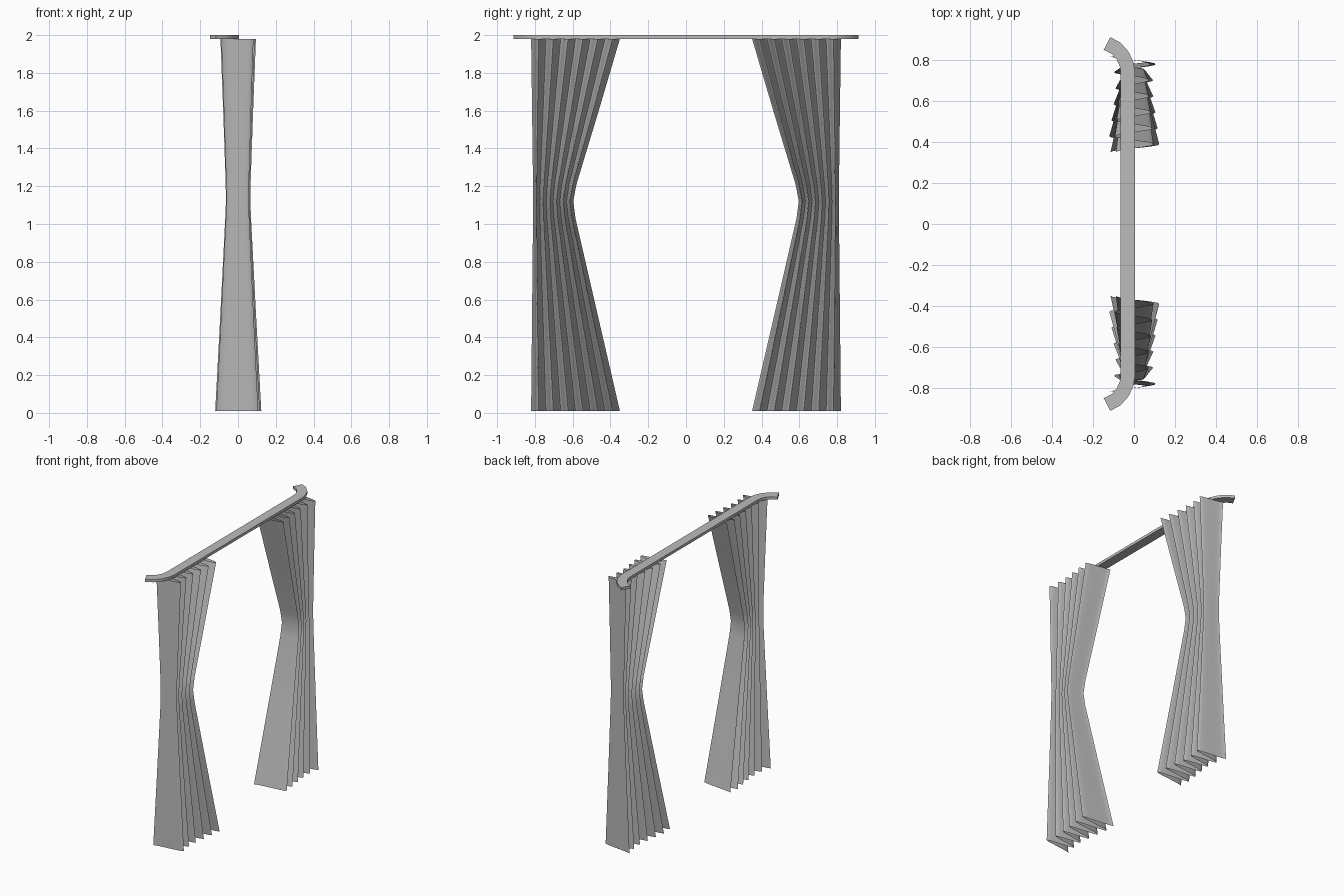
import bpy, bmesh, math
from mathutils import Vector

if "Cube" in bpy.data.objects:
    bpy.data.objects.remove(bpy.data.objects["Cube"], do_unlink=True)

grey = bpy.data.materials.new("soft grey")
grey.use_nodes = True
grey.diffuse_color = (0.5, 0.5, 0.5, 1)
grey.node_tree.nodes["Principled BSDF"].inputs["Base Color"].default_value = (0.5, 0.5, 0.5, 1)


def finish(name, bm, angle):
    mesh = bpy.data.meshes.new(name)
    bm.to_mesh(mesh)
    bm.free()
    mesh.materials.append(grey)
    obj = bpy.data.objects.new(name, mesh)
    bpy.context.collection.objects.link(obj)
    bpy.ops.object.select_all(action='DESELECT')
    obj.select_set(True)
    bpy.context.view_layer.objects.active = obj
    bpy.ops.object.shade_smooth_by_angle(angle=math.radians(angle))
    return obj


def blend(points, t):
    """Piecewise linear lookup."""
    for (a, va), (b, vb) in zip(points, points[1:]):
        if t <= b:
            return va + (vb - va) * (t - a) / (b - a)
    return points[-1][1]


# Height, inner edge, outer edge and pleat depth of the gathered cloth
LEVELS = [(0.01, 0.35, 0.82, 1.0), (0.53, 0.47, 0.815, 0.77),
          (1.03, 0.585, 0.81, 0.56), (1.12, 0.597, 0.81, 0.53),
          (1.21, 0.58, 0.81, 0.54), (1.6, 0.462, 0.815, 0.65),
          (1.98, 0.35, 0.82, 0.77)]
DEPTH = [(0, 0.115), (0.2, 0.095), (0.35, 0.09), (0.9, 0.125), (1, 0.115)]
PANELS, STEPS = 12, 8


def curtain(name, side):
    bm = bmesh.new()
    rows = []
    count = PANELS * STEPS
    for z, inner, outer, scale in LEVELS:
        row = []
        for i in range(count + 1):
            t = i / count
            wave = -math.cos(math.pi * i / STEPS)
            x = wave * blend(DEPTH, t) * scale
            y = outer + (inner - outer) * t
            row.append(bm.verts.new((x, side * y, z)))
        rows.append(row)
    for low, high in zip(rows, rows[1:]):
        for i in range(count):
            quad = (low[i], low[i + 1], high[i + 1], high[i])
            bm.faces.new(quad if side < 0 else quad[::-1])
    return finish(name, bm, 50)


# Pair of tied-in pleated curtains
curtain("right_curtain", -1)
curtain("left_curtain", 1)

# Flat rail with both ends curving back towards the wall
half = [(-0.03, 0.74), (-0.036, 0.78), (-0.055, 0.822), (-0.088, 0.859), (-0.132, 0.882)]
path = [Vector((x, -y)) for x, y in reversed(half)] + [Vector(p) for p in half]
bm = bmesh.new()
rings = []
for i, p in enumerate(path):
    tangent = (path[min(i + 1, len(path) - 1)] - path[max(i - 1, 0)]).normalized()
    side = Vector((tangent.y, -tangent.x)) * 0.035
    ring = []
    for sign, z in ((-1, 1.98), (1, 1.98), (1, 2.0), (-1, 2.0)):
        q = p + side * sign
        ring.append(bm.verts.new((q.x, q.y, z)))
    rings.append(ring)
for a, b in zip(rings, rings[1:]):
    for k in range(4):
        bm.faces.new((a[k], a[(k + 1) % 4], b[(k + 1) % 4], b[k]))
bm.faces.new(rings[0])
bm.faces.new(rings[-1])
bmesh.ops.recalc_face_normals(bm, faces=bm.faces)
finish("curtain_rail", bm, 30)
